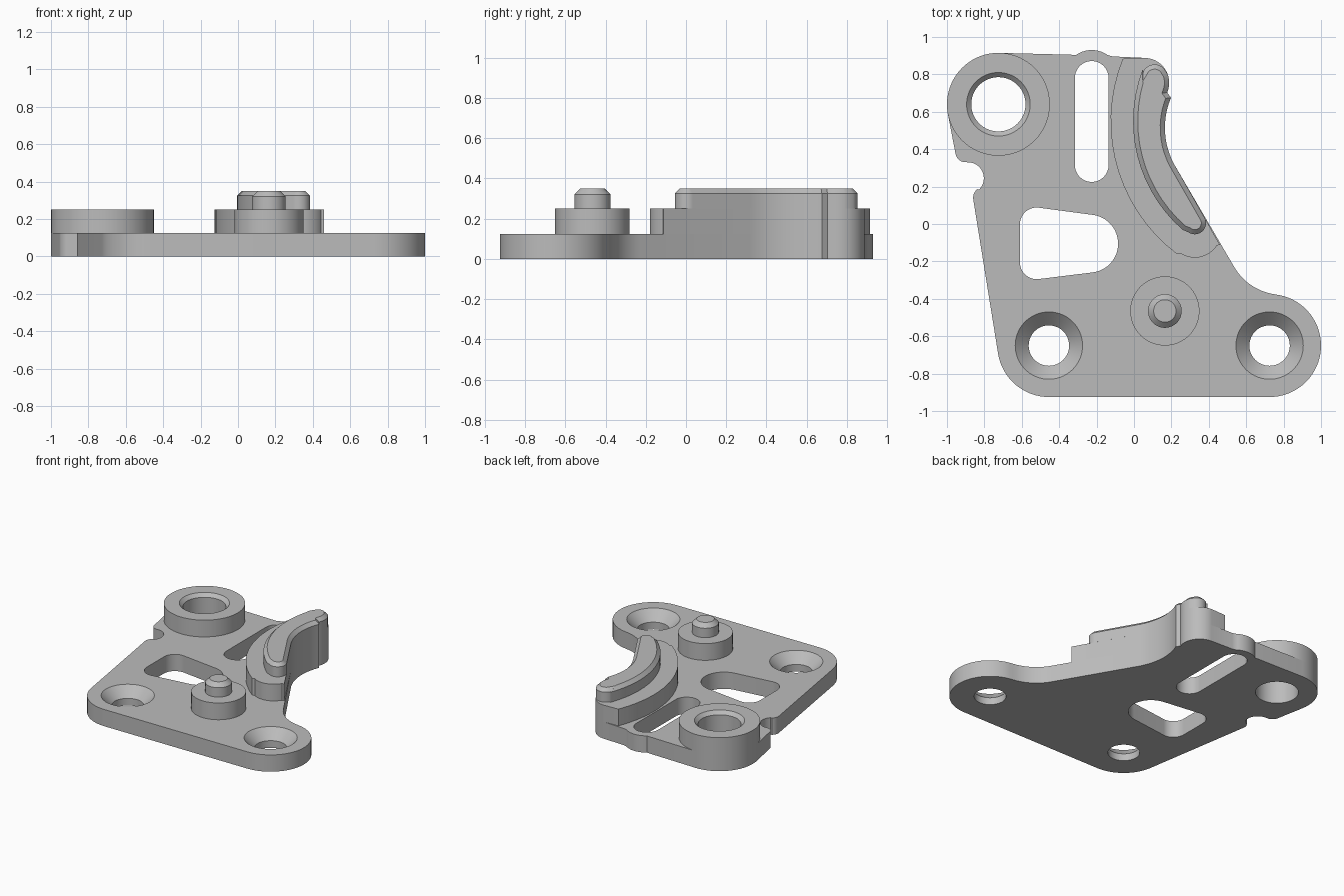
import bpy, bmesh
from math import cos, sin, radians

cube = bpy.data.objects.get("Cube")
if cube:
    bpy.data.objects.remove(cube)

grey = bpy.data.materials.new("plain_grey")
grey.use_nodes = True
grey.diffuse_color = (0.5, 0.5, 0.5, 1)
grey.node_tree.nodes["Principled BSDF"].inputs["Base Color"].default_value = (0.5, 0.5, 0.5, 1)

BASE, STEP, TOP = 0.125, 0.25, 0.35   # plate, boss and rib heights


def arc(x, y, r, start, end):
    """Points along an arc, angles in degrees."""
    n = max(2, int(abs(end - start) / 5))
    angles = [radians(start + (end - start) * i / n) for i in range(n + 1)]
    return [(x + r * cos(a), y + r * sin(a)) for a in angles]


def circle(x, y, r):
    return arc(x, y, r, 0, 360)[:-1]


def loft(name, sections, chamfer=0):
    """Stack outlines of equal point count as (outline, height) and cap both ends."""
    bm = bmesh.new()
    rings = [[bm.verts.new((x, y, z)) for x, y in pts] for pts, z in sections]
    for low, high in zip(rings, rings[1:]):
        for i in range(len(low)):
            bm.faces.new((low[i - 1], low[i], high[i], high[i - 1]))
    bm.faces.new(rings[0][::-1])
    cap = bm.faces.new(rings[-1])
    bm.normal_update()
    if chamfer:
        bmesh.ops.inset_region(bm, faces=[cap], thickness=chamfer, use_even_offset=True)
        for v in cap.verts:
            v.co.z += chamfer
    bmesh.ops.recalc_face_normals(bm, faces=bm.faces[:])
    mesh = bpy.data.meshes.new(name)
    bm.to_mesh(mesh)
    bm.free()
    mesh.materials.append(grey)
    obj = bpy.data.objects.new(name, mesh)
    bpy.context.collection.objects.link(obj)
    return obj


def prism(name, outline, z0, z1, chamfer=0):
    return loft(name, [(outline, z0), (outline, z1 - chamfer)], chamfer)


def turned(name, x, y, profile):
    """Round part from (radius, height) pairs."""
    return loft(name, [(circle(x, y, r), z) for r, z in profile])


def activate(obj):
    bpy.ops.object.select_all(action='DESELECT')
    obj.select_set(True)
    bpy.context.view_layer.objects.active = obj


def cut(obj, cutters):
    activate(obj)
    for cutter in cutters:
        cutter.hide_render = True
        mod = obj.modifiers.new("cut", 'BOOLEAN')
        mod.operation, mod.solver, mod.object = 'DIFFERENCE', 'EXACT', cutter
        bpy.ops.object.modifier_apply(modifier=mod.name)


# Curved edge shared by the plate and the rib
hollow = arc(0.575, 0.515, 0.41, 209, 157)
corner = (0.055, 0.755, 0.133)
boss_at = (-0.725, 0.64)

# Plate outline, counter-clockwise from the lower left corner
outline = (
    arc(-0.455, -0.65, 0.275, 189, 270)
    + arc(0.725, -0.65, 0.275, -90, 83)
    + arc(0.795, -0.079, 0.3, 262, 210)
    + hollow + arc(*corner, -23, 88)
    + [(-0.115, 0.896)] + arc(-0.226, 0.782, 0.148, 55, 125) + [(-0.335, 0.905)]
    + arc(*boss_at, 0.275, 90, 190)
    + arc(-0.9, 0.385, 0.055, 190, 262)
    + arc(-0.888, 0.245, 0.085, 88, -45)
    + arc(-0.8, 0.14, 0.06, 130, 189))
plate = prism("base_plate", outline, 0, BASE)

# Raised parts
boss = prism("corner_boss", circle(*boss_at, 0.275), BASE, STEP)
post = turned("post", 0.165, -0.465, [(0.185, BASE), (0.185, STEP)])
pin = turned("post_pin", 0.165, -0.465, [(0.09, STEP), (0.09, 0.32), (0.06, TOP)])

# Stepped curved rib
lower = ([(0.46, -0.112)] + hollow + arc(*corner, -23, 88)
         + arc(0.765, 0.55, 0.89, 158, 233) + arc(0.325, -0.04, 0.14, 237, 328))
rib_step = prism("rib_step", lower, BASE, STEP)
upper = (hollow + arc(*corner, -23, 20) + arc(0.11, 0.785, 0.068, 42, 152)
         + arc(0.765, 0.55, 0.77, 159, 229) + arc(0.325, 0.005, 0.06, 234, 388))
rib = prism("curved_rib", upper, STEP, TOP, 0.025)

# Openings
bore = turned("bore_cutter", *boss_at,
              [(0.145, -0.1), (0.145, 0.225), (0.17, STEP), (0.195, 0.275)])
sinks = [turned("countersink_cutter", x, -0.65,
                [(0.108, -0.1), (0.108, 0.053), (0.2, 0.145)])
         for x in (-0.455, 0.725)]
slot = prism("slot_cutter",
             arc(-0.226, 0.781, 0.09, 0, 180) + arc(-0.226, 0.315, 0.09, 180, 360), -0.1, 0.2)
window = prism("window_cutter",
               arc(-0.24, -0.105, 0.155, -82, 82) + arc(-0.52, -0.002, 0.09, 82, 180)
               + arc(-0.52, -0.205, 0.09, 180, 278), -0.1, 0.2)
cut(plate, [bore, slot, window] + sinks)
cut(boss, [bore])
for cutter in [bore, slot, window] + sinks:
    bpy.data.objects.remove(cutter)

# Smooth the round walls, keep edges crisp
for obj in (plate, boss, post, pin, rib_step, rib):
    activate(obj)
    bpy.ops.object.shade_smooth_by_angle(angle=radians(25))
